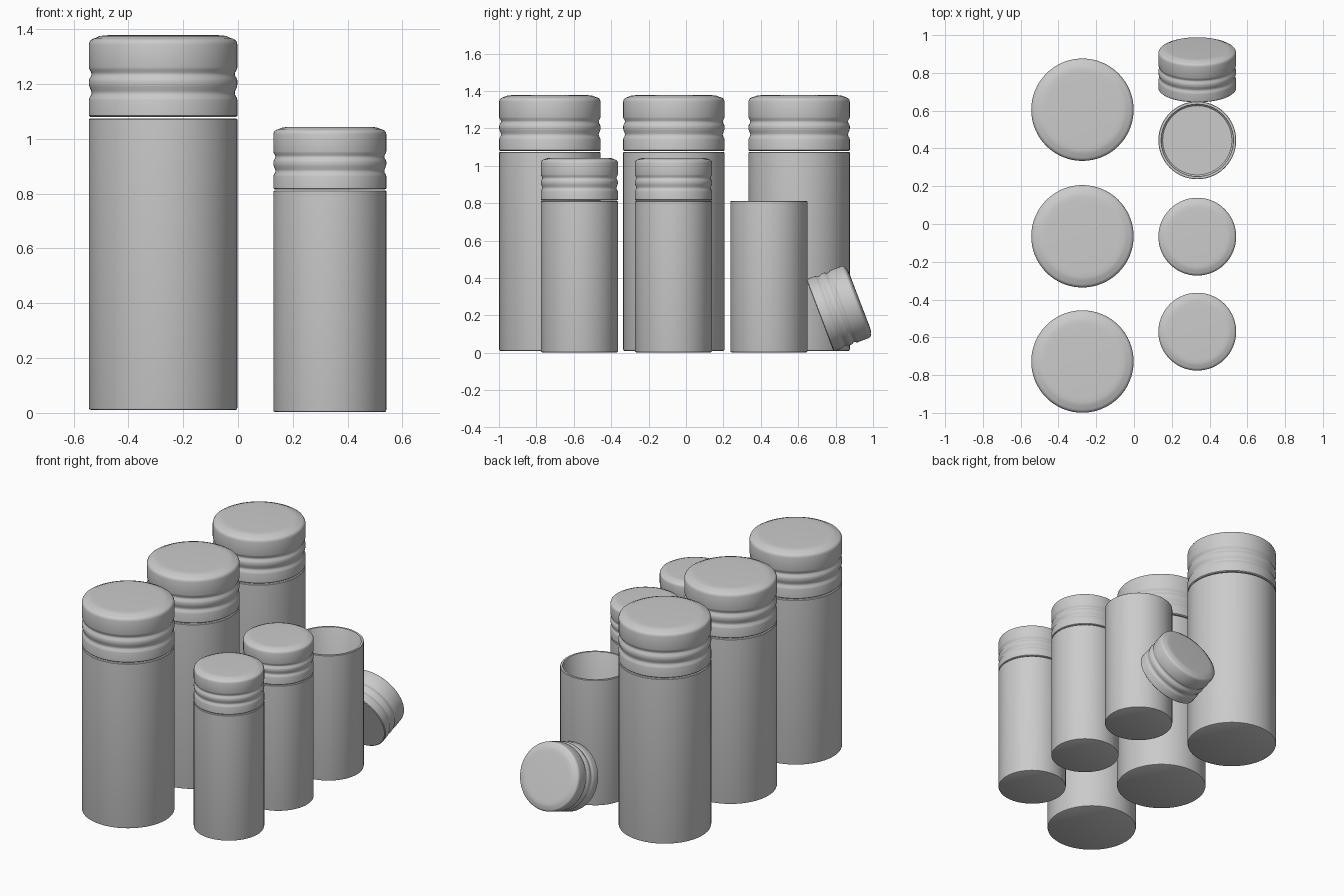
import bpy, bmesh, math
from mathutils import Matrix, Vector

if "Cube" in bpy.data.objects:
    bpy.data.objects.remove(bpy.data.objects["Cube"])

SEG = 64


def lathe(name, profile, matrix):
    """Spin an (r, z) profile round z; end points on the axis become poles."""
    bm = bmesh.new()
    verts = [bm.verts.new((r, 0, z)) for r, z in profile]
    edges = [bm.edges.new(p) for p in zip(verts, verts[1:])]
    bmesh.ops.spin(bm, geom=verts + edges, cent=(0, 0, 0), axis=(0, 0, 1),
                   angle=2 * math.pi, steps=SEG, use_duplicate=False)
    bmesh.ops.remove_doubles(bm, verts=bm.verts, dist=1e-5)
    bmesh.ops.recalc_face_normals(bm, faces=bm.faces)
    mesh = bpy.data.meshes.new(name)
    bm.to_mesh(mesh)
    bm.free()
    obj = bpy.data.objects.new(name, mesh)
    bpy.context.collection.objects.link(obj)
    obj.matrix_world = matrix
    bpy.ops.object.select_all(action='DESELECT')
    obj.select_set(True)
    bpy.context.view_layer.objects.active = obj
    bpy.ops.object.shade_smooth_by_angle(angle=math.radians(35))
    return obj


# Profiles for a large canister, measured from its own base
R, BODY_H, CAP_Z = 0.271, 1.063, 1.069
BODY = [(0, 0), (R - 0.008, 0), (R - 0.002, 0.003), (R, 0.01),
        (R, BODY_H - 0.003), (R - 0.003, BODY_H),
        (R - 0.019, BODY_H), (R - 0.021, BODY_H - 0.003),
        (R - 0.021, 0.03), (R - 0.03, 0.02), (0, 0.02)]

# Cap: flat underside, two grooves with a bead between, softly raised top
CAP = [(0, 0), (R - 0.006, 0), (R, 0.005),
       (R, 0.062), (R - 0.002, 0.070), (R - 0.008, 0.080), (R - 0.010, 0.088),
       (R - 0.008, 0.096), (R - 0.002, 0.110), (R, 0.120), (R, 0.132),
       (R - 0.002, 0.140), (R - 0.008, 0.150), (R - 0.010, 0.157),
       (R - 0.008, 0.164), (R - 0.002, 0.174), (R, 0.182),
       (R, 0.264), (R - 0.002, 0.273), (R - 0.007, 0.281), (R - 0.016, 0.286),
       (R - 0.026, 0.289), (R - 0.038, 0.295), (R - 0.055, 0.298),
       (R - 0.08, 0.299), (0, 0.299)]


def canister(name, x, y, z, s, cap=True):
    base = Matrix.Translation((x, y, z)) @ Matrix.Scale(s, 4)
    lathe(name + "_body", BODY, base)
    if cap:
        lathe(name + "_cap", CAP, base @ Matrix.Translation((0, 0, CAP_Z)))


# Back row of large canisters
for i, y in enumerate((-0.728, -0.065, 0.605)):
    canister(f"large_canister_{i + 1}", -0.273, y, 0.01, 1.0)

# Row of small canisters, the last one open
S = 0.76
for i, y in enumerate((-0.57, -0.067, 0.443)):
    canister(f"small_canister_{i + 1}", 0.335, y, 0.003, S, cap=(i < 2))

# Loose cap leaning on the open canister
tilt = Vector((0, 0.934, 0.356)).to_track_quat('Z', 'X').to_matrix().to_4x4()
lathe("loose_cap", CAP,
      Matrix.Translation((0.335, 0.716, 0.2)) @ tilt @ Matrix.Scale(S, 4))
